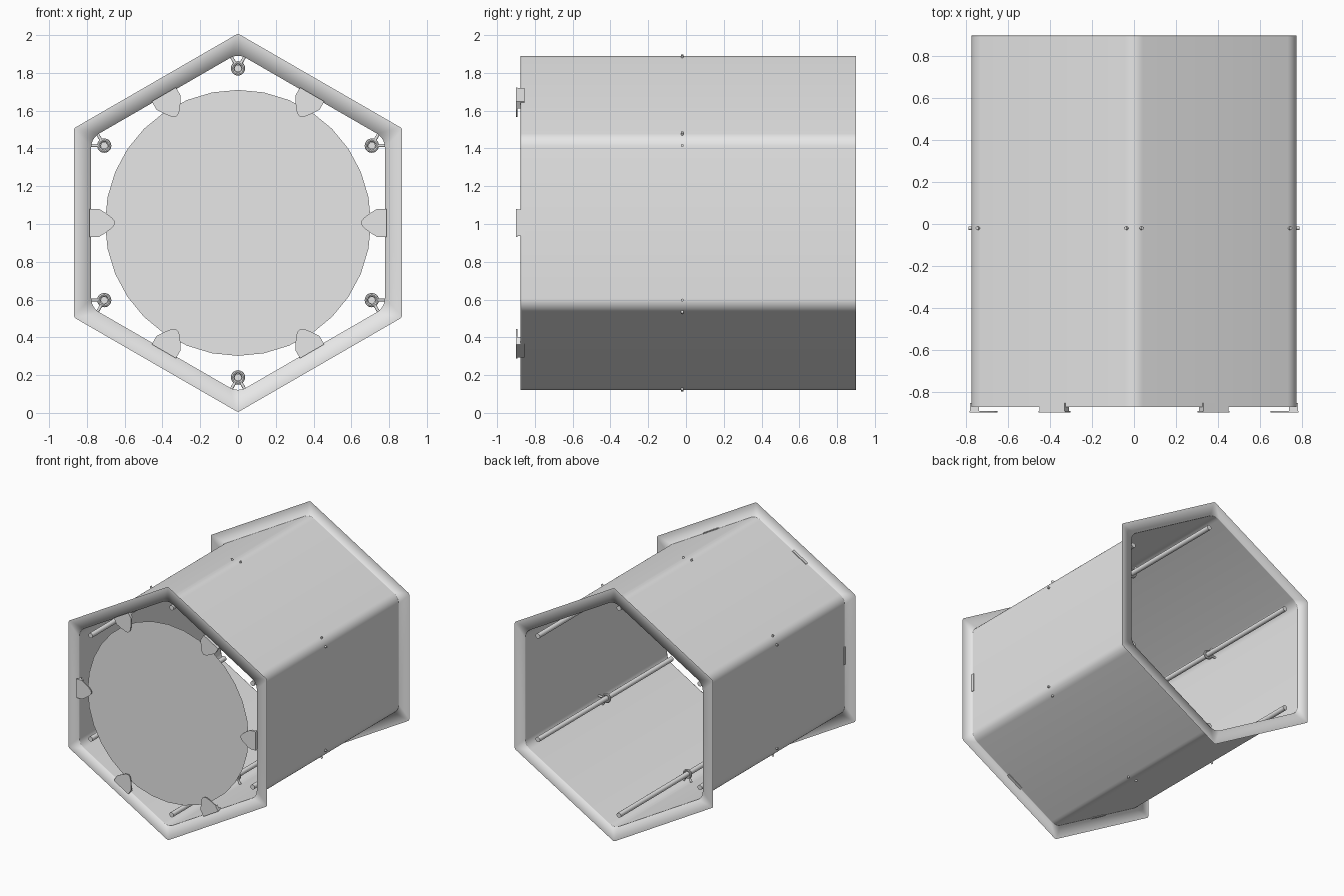
import bpy, bmesh, math
from mathutils import Matrix, Vector

if "Cube" in bpy.data.objects:
    bpy.data.objects.remove(bpy.data.objects["Cube"])

CZ = 1.006          # height of the tube axis
FRONT, BACK = -0.875, 0.9

grey = bpy.data.materials.new("light_grey")
grey.diffuse_color = (0.8, 0.8, 0.8, 1)
grey.use_nodes = True
grey.node_tree.nodes["Principled BSDF"].inputs["Base Color"].default_value = grey.diffuse_color


def finish(name, bm, smooth=None):
    me = bpy.data.meshes.new(name)
    bm.to_mesh(me)
    bm.free()
    me.materials.append(grey)
    ob = bpy.data.objects.new(name, me)
    bpy.context.collection.objects.link(ob)
    if smooth is not None:
        bpy.ops.object.select_all(action='DESELECT')
        ob.select_set(True)
        bpy.context.view_layer.objects.active = ob
        bpy.ops.object.shade_smooth_by_angle(angle=math.radians(smooth))
    return ob


def polar(radius, deg, y):
    a = math.radians(deg)
    return Vector((radius * math.cos(a), y, CZ + radius * math.sin(a)))


def hex_loop(apothem, r, y, steps=6):
    # hexagon with a corner on top and rounded corners
    pts = []
    for k in range(6):
        a = 90 + 60 * k
        c = polar((apothem - r) / math.cos(math.pi / 6), a, y)
        for i in range(steps + 1):
            t = math.radians(a - 30 + 60 * i / steps)
            pts.append(c + Vector((r * math.cos(t), 0, r * math.sin(t))))
    return pts


def bar(bm, p, q, radius, sides=12):
    d = q - p
    m = Matrix.Translation((p + q) / 2) @ d.to_track_quat('Z', 'Y').to_matrix().to_4x4()
    bmesh.ops.create_cone(bm, cap_ends=True, segments=sides, radius1=radius,
                          radius2=radius, depth=d.length, matrix=m)


def prism(bm, pts, offset):
    a = [bm.verts.new(p) for p in pts]
    b = [bm.verts.new(p + offset) for p in pts]
    bm.faces.new(a)
    bm.faces.new(b[::-1])
    n = len(a)
    for i in range(n):
        j = (i + 1) % n
        bm.faces.new((a[j], a[i], b[i], b[j]))


# Hexagonal tube with a thin flange at each end
bm = bmesh.new()
sections = [(0.868, 0.02, FRONT), (0.777, 0.085, FRONT), (0.777, 0.085, FRONT + 0.006),
            (0.777, 0.085, BACK - 0.006), (0.777, 0.085, BACK), (0.868, 0.02, BACK)]
loops = [[bm.verts.new(p) for p in hex_loop(*s)] for s in sections]
for A, B in zip(loops, loops[1:]):
    for i in range(len(A)):
        j = (i + 1) % len(A)
        bm.faces.new((A[i], B[i], B[j], A[j]))
finish("hex_tube_shell", bm, 180)

# Round front panel
bm = bmesh.new()
bm.faces.new([bm.verts.new(polar(0.704, 90 + 11.25 * i, FRONT + 0.003)) for i in range(32)])
finish("front_disc", bm)

# Clips that hold the disc, one on the middle of each wall
outline = [(0.785, -0.074), (0.735, -0.074), (0.70, -0.052), (0.667, -0.027), (0.655, -0.012),
           (0.652, 0), (0.655, 0.012), (0.667, 0.027), (0.70, 0.052), (0.735, 0.074), (0.785, 0.074)]
for k in range(6):
    ang = 60 * k
    a = math.radians(ang)
    radial = Vector((math.cos(a), 0, math.sin(a)))
    side = Vector((-math.sin(a), 0, math.cos(a)))
    centre = Vector((0, 0, CZ))

    def at(r, s, y):
        return centre + radial * r + side * s + Vector((0, y, 0))

    bm = bmesh.new()
    prism(bm, [at(r, s, -0.9) for r, s in outline], Vector((0, 0.008, 0)))
    # raised base and the tab that pokes through the wall
    prism(bm, [at(0.74, -0.07, -0.893), at(0.74, 0.07, -0.893),
               at(0.783, 0.07, -0.893), at(0.783, -0.07, -0.893)], Vector((0, 0.02, 0)))
    prism(bm, [at(0.765, -0.07, -0.875), at(0.765, 0.07, -0.875),
               at(0.783, 0.07, -0.875), at(0.783, -0.07, -0.875)], Vector((0, 0.02, 0)))
    bmesh.ops.recalc_face_normals(bm, faces=bm.faces)
    finish(f"disc_clip_{k + 1}", bm)

# Rods in the corners, each held by a ring with two legs through the walls
for k in range(6):
    ang = 90 + 60 * k
    bm = bmesh.new()
    bar(bm, polar(0.818, ang, -0.83), polar(0.818, ang, 0.84), 0.019, 16)
    finish(f"corner_rod_{k + 1}", bm, 40)

    bm = bmesh.new()
    mid = polar(0.818, ang, -0.02)
    n, m = 20, 8
    ring = []
    for i in range(n):
        t = 2 * math.pi * i / n
        d = Vector((math.cos(t), 0, math.sin(t)))
        ring.append([bm.verts.new(mid + d * (0.029 + 0.009 * math.cos(u)) + Vector((0, 0.009 * math.sin(u), 0)))
                     for u in (2 * math.pi * j / m for j in range(m))])
    for i in range(n):
        P, Q = ring[i], ring[(i + 1) % n]
        for j in range(m):
            bm.faces.new((P[j], P[(j + 1) % m], Q[(j + 1) % m], Q[j]))
    for turn in (-30, 30):
        a = math.radians(ang + turn)
        d = Vector((math.cos(a), 0, math.sin(a)))
        bar(bm, mid + d * 0.03, mid + d * 0.082, 0.008, 10)
    bmesh.ops.recalc_face_normals(bm, faces=bm.faces)
    finish(f"rod_bracket_{k + 1}", bm, 40)
